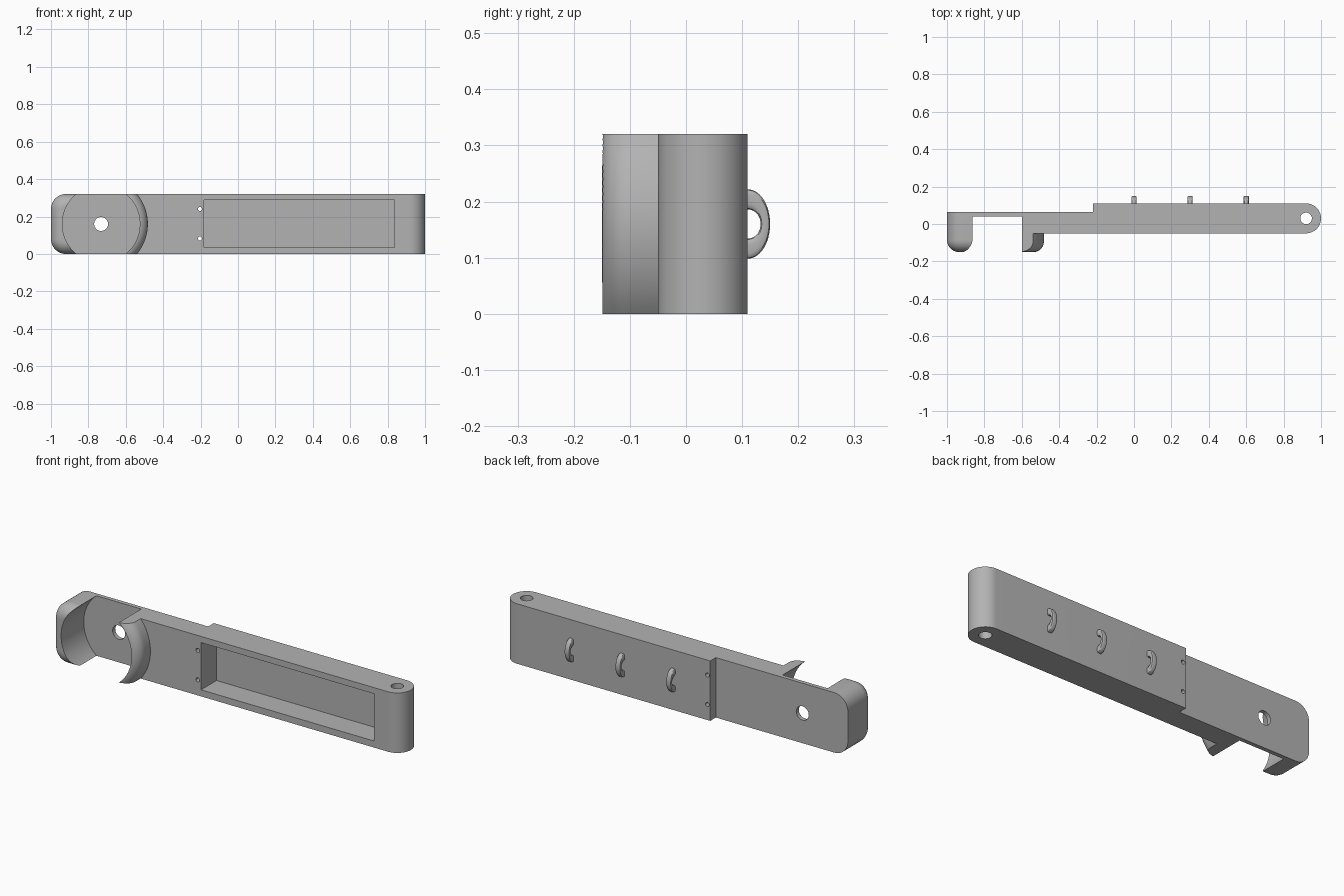
import bpy, bmesh
from math import sin, cos, pi, asin

if "Cube" in bpy.data.objects:
    bpy.data.objects.remove(bpy.data.objects["Cube"], do_unlink=True)

grey = bpy.data.materials.new("plain_grey")
grey.use_nodes = True
colour = (0.45, 0.45, 0.45, 1)
grey.diffuse_color = colour
grey.node_tree.nodes["Principled BSDF"].inputs["Base Color"].default_value = colour

H = 0.32                      # height of the arm
MID = H / 2
FRONT, BACK, THIN_BACK = -0.15, 0.11, 0.063
ARM_FRONT = -0.05
CUP_X, CUP_R = -0.732, 0.2075  # round cup at the left end


def solid(name, rings):
    """Closed solid skinned over rings with equal point counts."""
    bm = bmesh.new()
    loops = [[bm.verts.new(p) for p in ring] for ring in rings]
    n = len(loops[0])
    for a, b in zip(loops, loops[1:]):
        for i in range(n):
            j = (i + 1) % n
            bm.faces.new((a[i], a[j], b[j], b[i]))
    bm.faces.new(loops[0])
    bm.faces.new(loops[-1])
    bmesh.ops.recalc_face_normals(bm, faces=bm.faces)
    mesh = bpy.data.meshes.new(name)
    bm.to_mesh(mesh)
    bm.free()
    mesh.materials.append(grey)
    ob = bpy.data.objects.new(name, mesh)
    bpy.context.collection.objects.link(ob)
    return ob


def prism_z(name, outline, z0, z1):
    return solid(name, [[(x, y, z) for x, y in outline] for z in (z0, z1)])


def prism_y(name, outline, y0, y1):
    return solid(name, [[(x, y, z) for x, z in outline] for y in (y0, y1)])


def arc(cx, cy, r, start, end, steps):
    angles = [start + (end - start) * i / steps for i in range(steps + 1)]
    return [(cx + r * cos(a), cy + r * sin(a)) for a in angles]


def circle(cx, cy, r, n=32):
    return arc(cx, cy, r, 0, 2 * pi, n)[:-1]


def combine(target, other, operation):
    mod = target.modifiers.new(operation.lower(), "BOOLEAN")
    mod.object, mod.operation, mod.solver = other, operation, "EXACT"
    bpy.context.view_layer.objects.active = target
    bpy.ops.object.modifier_apply(modifier=mod.name)
    bpy.data.objects.remove(other, do_unlink=True)


def rounded_front(name, outline, radius, back):
    """Solid along y whose front edge is filleted; outline(inset) gives (x, z)."""
    rings = []
    for i in range(11):
        a = pi / 2 * i / 10
        y = FRONT + radius * (1 - sin(a))
        rings.insert(0, [(x, y, z) for x, z in outline(radius * (1 - cos(a)))])
    rings = rings[::-1]
    rings.insert(0, [(x, back, z) for x, z in outline(0)])
    return solid(name, rings)


def smooth(ob):
    bpy.ops.object.select_all(action="DESELECT")
    ob.select_set(True)
    bpy.context.view_layer.objects.active = ob
    bpy.ops.object.shade_smooth_by_angle(angle=pi / 6)


# Long arm: stepped back, round pivot end
END_R = (BACK - ARM_FRONT) / 2
profile = [(-0.8, THIN_BACK), (-0.8, ARM_FRONT)]
profile += arc(1 - END_R, ARM_FRONT + END_R, END_R, -pi / 2, pi / 2, 24)
profile += [(-0.22, BACK), (-0.22, THIN_BACK)]
arm = prism_z("arm_body", profile, 0, H)


# Left end block with rounded corners and filleted front edge
def end_outline(inset):
    r = 0.08 - inset
    return (arc(-0.92, H - 0.08, r, pi / 2, pi, 10)
            + arc(-0.92, 0.08, r, pi, 1.5 * pi, 10)
            + [(-0.72, inset), (-0.72, H - inset)])


# Curved lip on the inner side of the cup
def lip_outline(inset):
    r = 0.25 - inset
    a = asin(MID / r)
    return arc(CUP_X, MID, r, -a, a, 24) + [(CUP_X, H), (CUP_X, 0)]


combine(arm, rounded_front("end_block", end_outline, 0.065, THIN_BACK), "UNION")
combine(arm, rounded_front("cup_lip", lip_outline, 0.055, 0.0), "UNION")

# Cup hollow, its floor hole, pivot hole, pin holes and long recess
combine(arm, prism_y("cup_cutter", circle(CUP_X, MID, CUP_R, 96), -0.3, 0.041), "DIFFERENCE")
combine(arm, prism_y("floor_hole_cutter", circle(CUP_X, MID, 0.037), 0, 0.2), "DIFFERENCE")
combine(arm, prism_z("pivot_cutter", circle(1 - END_R, ARM_FRONT + END_R, 0.031), -0.1, 0.5),
        "DIFFERENCE")
for z in (0.083, 0.24):
    combine(arm, prism_y("pin_cutter", circle(-0.203, z, 0.011, 16), -0.3, 0.3), "DIFFERENCE")
recess = [(-0.183, 0.035), (0.838, 0.035), (0.838, 0.287), (-0.183, 0.287)]
combine(arm, prism_y("recess_cutter", recess, -0.3, 0.08), "DIFFERENCE")
smooth(arm)


# Cable loops on the back: squarish section swept over a half ellipse
def soft(v):
    return (1 if v > 0 else -1) * abs(v) ** 0.5


for k in range(3):
    rings = []
    for i in range(25):
        a = -0.15 + (pi + 0.3) * i / 24
        ring = []
        for j in range(16):
            b = 2 * pi * (j + 0.5) / 16
            u = 0.5 + 0.5 * soft(sin(b))
            y = BACK + (0.023 + 0.017 * u) * sin(a)
            z = MID + (0.026 + 0.036 * u) * cos(a)
            ring.append((0.3 * k + 0.014 * soft(cos(b)), y, z))
        rings.append(ring)
    smooth(solid(f"cable_loop_{k + 1}", rings))
